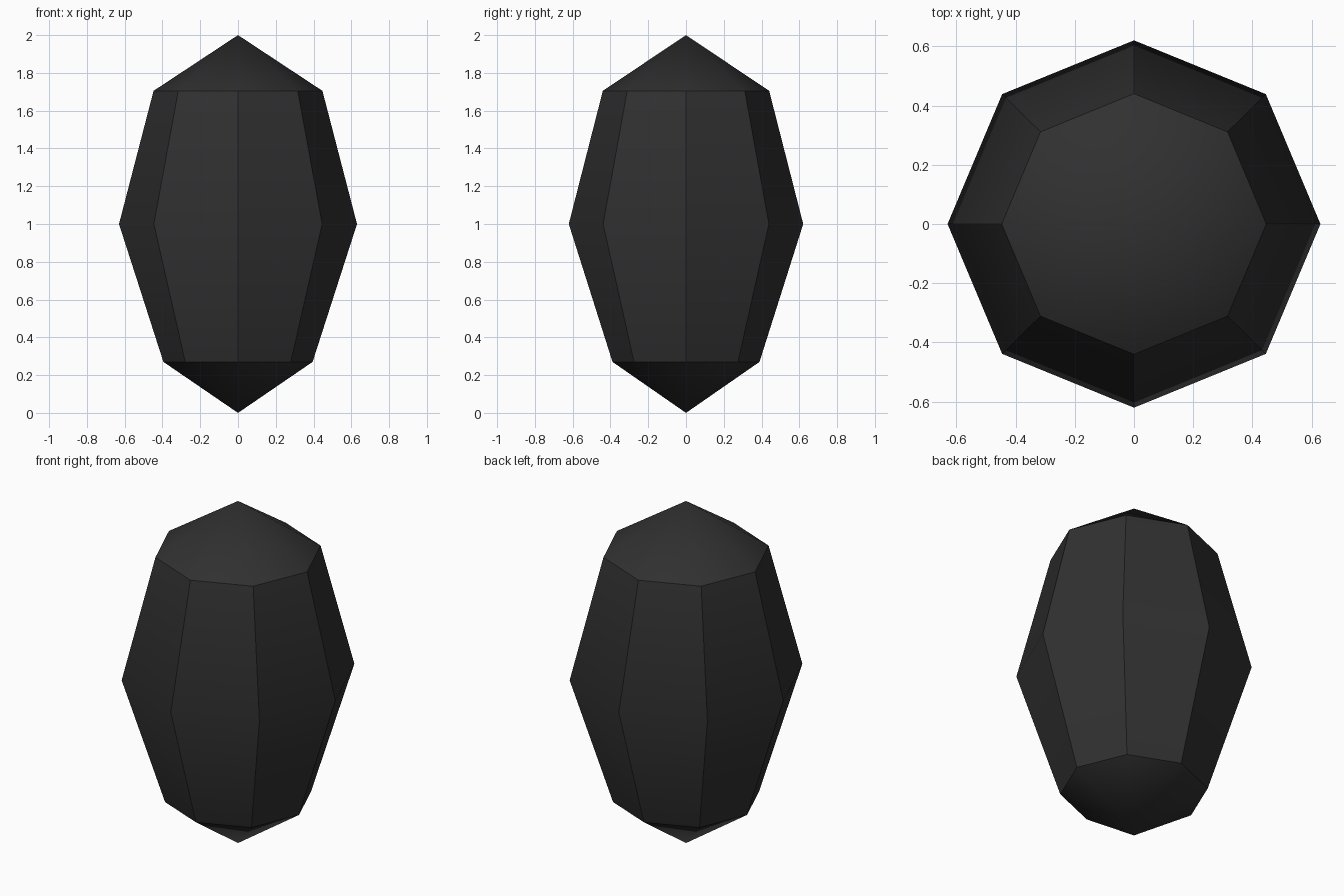
import bpy
import bmesh
from math import cos, sin, pi, radians

cube = bpy.data.objects.get("Cube")
if cube:
    bpy.data.objects.remove(cube, do_unlink=True)

SIDES = 8
DEPTH = 0.985  # slightly shallower front to back

# Dark stone colour
stone = bpy.data.materials.new("charcoal black")
stone.use_nodes = True
colour = (0.03, 0.03, 0.03, 1)
stone.diffuse_color = colour
stone.node_tree.nodes["Principled BSDF"].inputs["Base Color"].default_value = colour

bm = bmesh.new()


def ring(radius, z):
    angles = [2 * pi * i / SIDES for i in range(SIDES)]
    return [bm.verts.new((radius * cos(a), radius * DEPTH * sin(a), z)) for a in angles]


# Faceted body: lower, middle and upper rings
rings = [ring(r, z) for r, z in ((0.395, 0.27), (0.63, 1.0), (0.447, 1.705))]
tip = bm.verts.new((0, 0, 2))
base = bm.verts.new((0, 0, 0))

for i in range(SIDES):
    j = (i + 1) % SIDES
    for low, high in zip(rings, rings[1:]):
        bm.faces.new((low[i], low[j], high[j], high[i]))
    # Pointed caps
    bm.faces.new((rings[-1][i], rings[-1][j], tip))
    bm.faces.new((rings[0][j], rings[0][i], base))

bmesh.ops.recalc_face_normals(bm, faces=bm.faces)
mesh = bpy.data.meshes.new("faceted_stone")
bm.to_mesh(mesh)
bm.free()
mesh.materials.append(stone)

gem = bpy.data.objects.new("faceted_stone", mesh)
bpy.context.collection.objects.link(gem)

# Soft within the caps and along each panel, crisp between panels
bpy.ops.object.select_all(action="DESELECT")
gem.select_set(True)
bpy.context.view_layer.objects.active = gem
bpy.ops.object.shade_smooth_by_angle(angle=radians(34))
